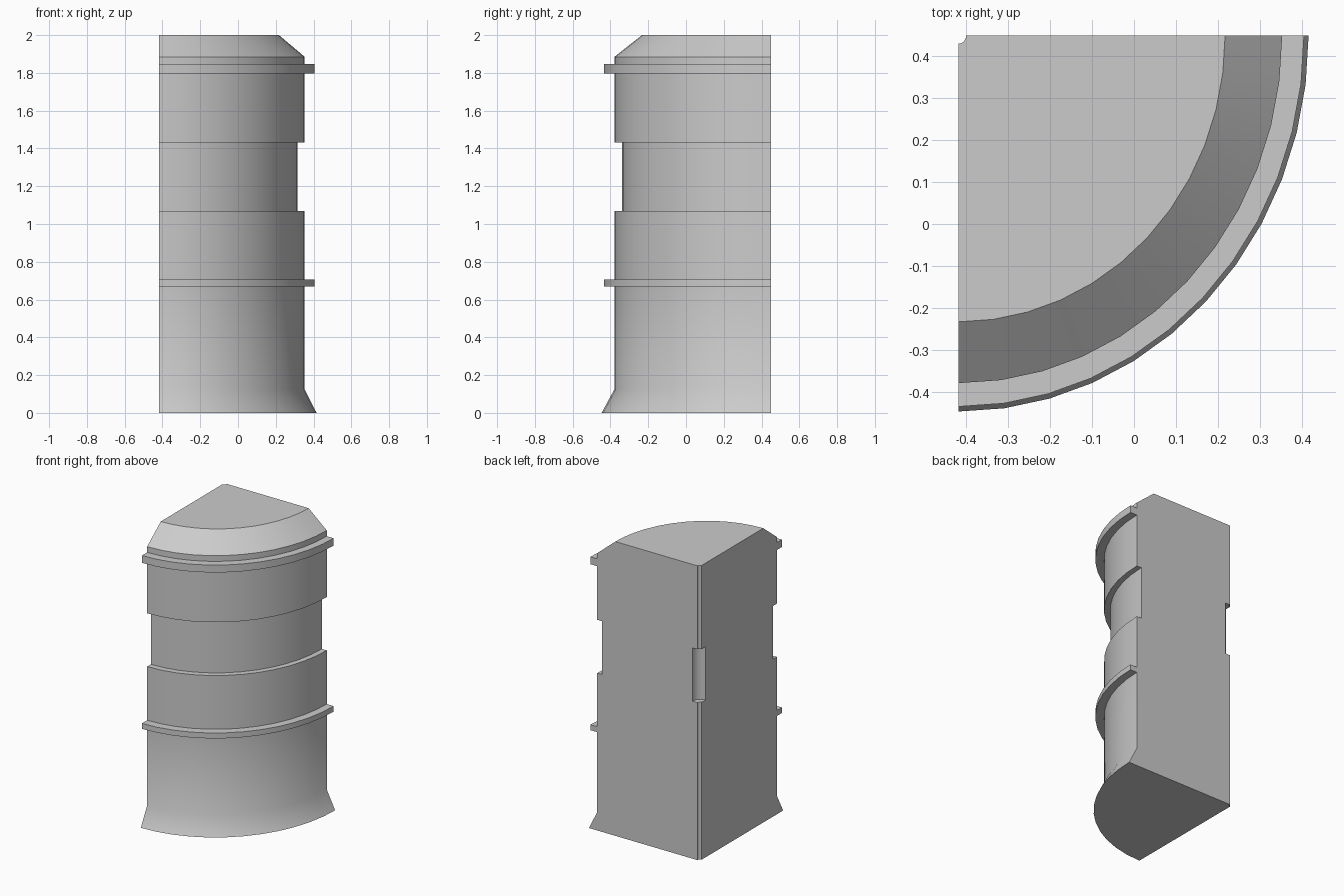
import bpy, bmesh, math

if "Cube" in bpy.data.objects:
    bpy.data.objects.remove(bpy.data.objects["Cube"])

# Quarter of a turned barrel: closed (radius, height) profile swept by 90 degrees
CORNER_X, CORNER_Y = -0.418, 0.449
RATIO = 1.074          # the quarter is slightly deeper than wide
STEPS = 12
HOLE, BODY, INSET = 0.018, 0.771, 0.037


def rib(z0, z1):
    """Raised band around the barrel."""
    return [(BODY, z0), (0.823, z0), (0.823, z1), (BODY, z1)]


# Outer side from the flared foot up to the bevelled lid
outer = [(0.834, 0), (BODY, 0.125)] + rib(0.668, 0.705)
outer += [(BODY, 1.07), (BODY - INSET, 1.07), (BODY - INSET, 1.432), (BODY, 1.432)]
outer += rib(1.796, 1.846) + [(BODY, 1.885), (0.635, 2.0)]
# Small core groove at the corner, recessed at the same height as the waist
inner = [(HOLE, 2.0), (HOLE, 1.432), (HOLE + INSET, 1.432),
         (HOLE + INSET, 1.07), (HOLE, 1.07), (HOLE, 0)]
profile = outer + inner

bm = bmesh.new()
rings = []
for i in range(STEPS + 1):
    a = math.radians(90) * i / STEPS
    rings.append([bm.verts.new((CORNER_X + r * math.sin(a),
                                CORNER_Y - r * RATIO * math.cos(a), z))
                  for r, z in profile])
n = len(profile)
for r0, r1 in zip(rings, rings[1:]):
    for j in range(n):
        k = (j + 1) % n
        bm.faces.new((r0[j], r1[j], r1[k], r0[k]))
# Flat cut sides
bm.faces.new(rings[0])
bm.faces.new(rings[-1][::-1])
bmesh.ops.recalc_face_normals(bm, faces=bm.faces)

mesh = bpy.data.meshes.new("barrel_quarter")
bm.to_mesh(mesh)
bm.free()
barrel = bpy.data.objects.new("barrel_quarter", mesh)
bpy.context.collection.objects.link(barrel)
bpy.context.view_layer.objects.active = barrel
barrel.select_set(True)
bpy.ops.object.shade_smooth_by_angle(angle=math.radians(30))
